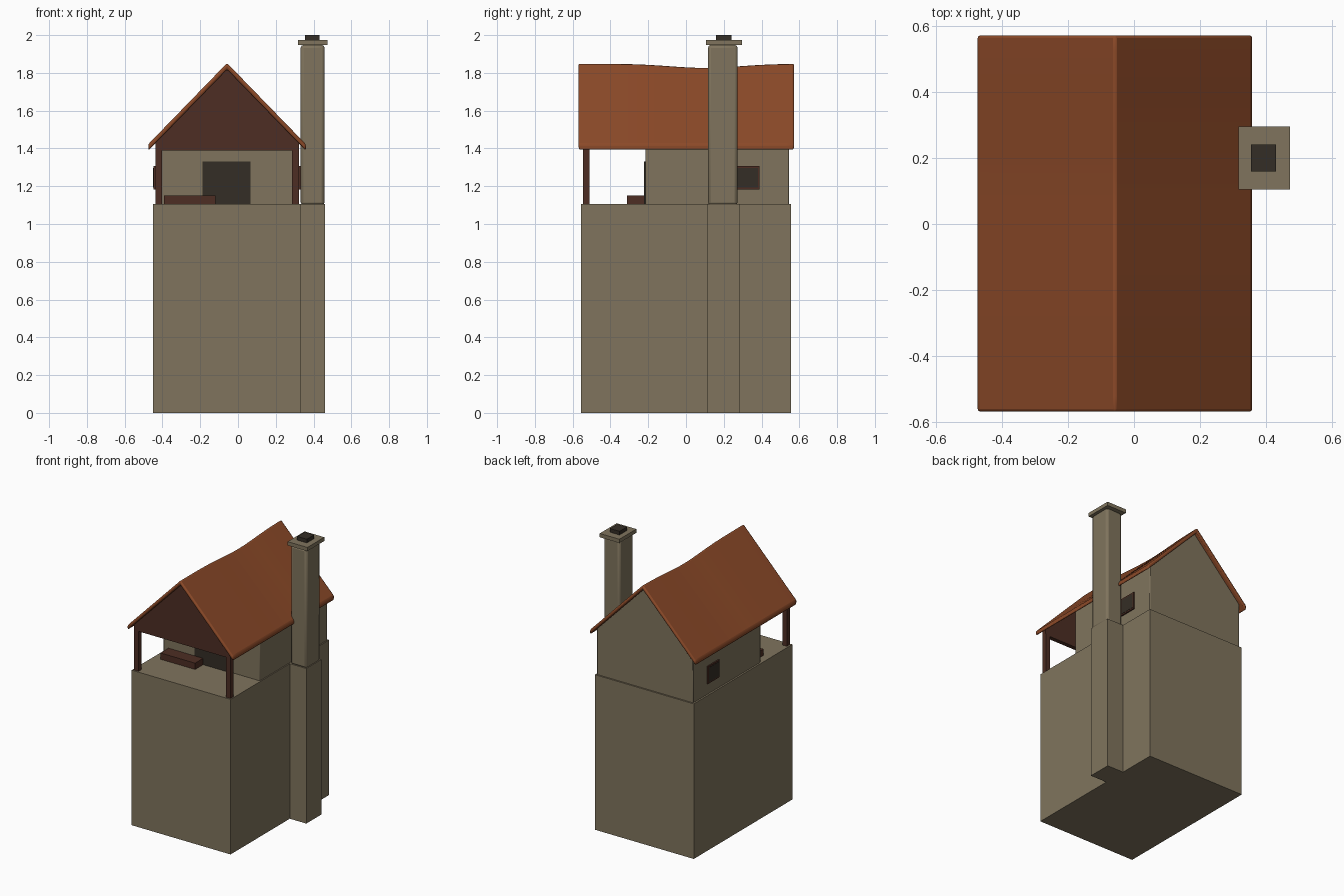
import bpy, bmesh, math

if "Cube" in bpy.data.objects:
    bpy.data.objects.remove(bpy.data.objects["Cube"])

def material(name, r, g, b):
    m = bpy.data.materials.new(name)
    m.diffuse_color = (r, g, b, 1)
    m.use_nodes = True
    m.node_tree.nodes["Principled BSDF"].inputs["Base Color"].default_value = m.diffuse_color
    return m

PLASTER = material("tan plaster", 0.215, 0.175, 0.11)
TILE = material("terracotta roof", 0.26, 0.067, 0.021)
WOOD = material("dark brown wood", 0.074, 0.027, 0.017)
DARK = material("dark opening", 0.034, 0.027, 0.019)

CX = -0.058      # x of the ridge
RIDGE, SLOPE, THICK = 1.852, 1.03, 0.033

def add(name, bm, mat, bevel=0.0):
    bmesh.ops.recalc_face_normals(bm, faces=bm.faces)
    me = bpy.data.meshes.new(name)
    bm.to_mesh(me)
    bm.free()
    me.materials.append(mat)
    ob = bpy.data.objects.new(name, me)
    bpy.context.collection.objects.link(ob)
    if bevel:
        mod = ob.modifiers.new("bevel", 'BEVEL')
        mod.width, mod.segments = bevel, 2
        mod.limit_method, mod.angle_limit = 'ANGLE', math.radians(30)
        bpy.context.view_layer.objects.active = ob
        ob.select_set(True)
        bpy.ops.object.shade_smooth_by_angle(angle=math.radians(40))
        ob.select_set(False)
    return ob

def box(name, x, y, z, mat, bevel=0.0):
    bm = bmesh.new()
    bmesh.ops.create_cube(bm, size=1)
    for v in bm.verts:
        for i, (lo, hi) in enumerate((x, y, z)):
            v.co[i] = lo if v.co[i] < 0 else hi
    return add(name, bm, mat, bevel)

def sag(y):
    return 0.022 * math.exp(-((y - 0.1) / 0.26) ** 2)

def roof_z(dx, y):
    return RIDGE - SLOPE * abs(dx) - sag(y) * (1 - abs(dx) / 0.417)

def loft(name, section, y0, y1, steps, mat, bevel=0.0):
    """Sweep a cross-section, given as a function of y, along y."""
    bm = bmesh.new()
    rings = []
    for i in range(steps + 1):
        y = y0 + (y1 - y0) * i / steps
        rings.append([bm.verts.new((CX + dx, y, z)) for dx, z in section(y)])
    for a, b in zip(rings, rings[1:]):
        for k in range(len(a)):
            j = (k + 1) % len(a)
            bm.faces.new((a[k], a[j], b[j], b[k]))
    bm.faces.new(rings[0])
    bm.faces.new(rings[-1])
    return add(name, bm, mat, bevel)

def roof_section(y):
    xs = (-0.417, 0, 0.417)
    top = [(x, roof_z(x, y)) for x in xs]
    return top + [(x, z - THICK) for x, z in reversed(top)]

def wall_section(bottom):
    def section(y):
        tops = [(x, roof_z(x, y) - THICK + 0.004) for x in (-0.38, 0, 0.38)]
        return [(0.38, bottom), (-0.38, bottom)] + tops
    return section

# Tall base block and chimney foot
box("base_block", (-0.45, 0.33), (-0.555, 0.555), (0, 1.105), PLASTER)
box("chimney_foot", (0.32, 0.46), (0.112, 0.282), (0, 1.105), PLASTER)

# House walls, porch gable and sagging roof
loft("house_walls", wall_section(1.10), -0.215, 0.545, 16, PLASTER, 0.006)
loft("porch_gable", wall_section(1.39), -0.545, -0.515, 1, WOOD)
loft("roof", roof_section, -0.57, 0.573, 24, TILE, 0.009)

# Porch posts and side windows, mirrored about the ridge
for side, s in (("left", -1), ("right", 1)):
    def span(a, b):
        return tuple(sorted((CX + s * a, CX + s * b)))
    box(side + "_post", span(0.345, 0.38), (-0.545, -0.51), (1.10, 1.395), WOOD)
    box(side + "_window_frame", span(0.37, 0.389), (0.262, 0.39), (1.183, 1.307), WOOD)
    box(side + "_window_pane", span(0.38, 0.391), (0.272, 0.38), (1.193, 1.297), DARK)

# Doorway and porch bench
box("doorway", (-0.187, 0.067), (-0.222, -0.213), (1.10, 1.33), DARK)
box("bench", (-0.393, -0.12), (-0.312, -0.222), (1.104, 1.15), WOOD)

# Chimney stack, cap and flue
box("chimney_stack", (0.332, 0.458), (0.117, 0.273), (1.10, 1.948), PLASTER, 0.015)
box("chimney_cap", (0.318, 0.473), (0.105, 0.296), (1.947, 1.974), PLASTER)
box("chimney_flue", (0.355, 0.431), (0.16, 0.242), (1.97, 2.0), DARK)
